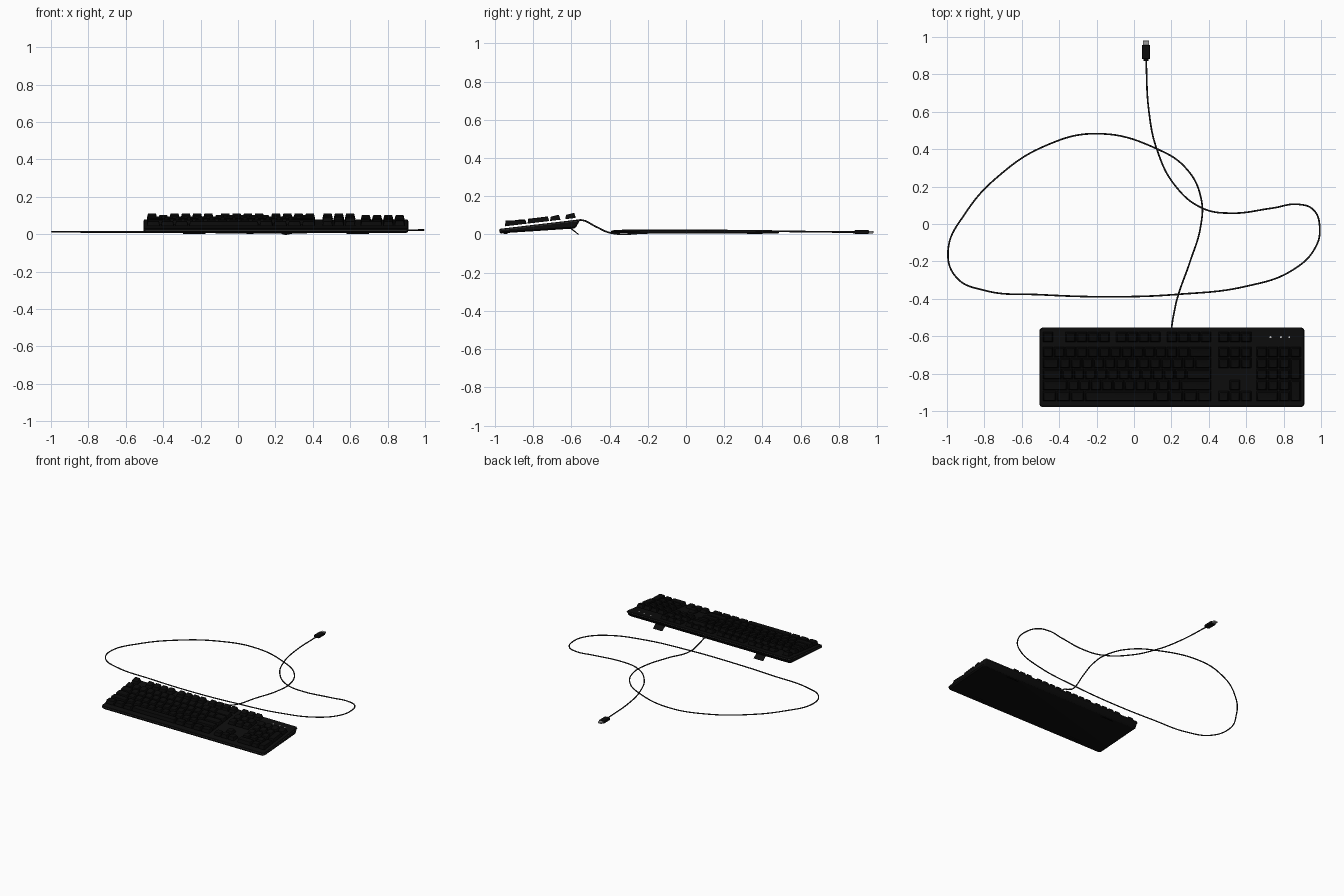
import bpy, bmesh, math

if "Cube" in bpy.data.objects:
    bpy.data.objects.remove(bpy.data.objects["Cube"])


def material(name, r, g, b):
    m = bpy.data.materials.new(name)
    m.diffuse_color = (r, g, b, 1)
    m.use_nodes = True
    m.node_tree.nodes["Principled BSDF"].inputs["Base Color"].default_value = m.diffuse_color
    return m


BLACK = material("case black", 0.004, 0.004, 0.004)
KEY = material("keycap black", 0.003, 0.003, 0.003)
CABLE = material("cable dark grey", 0.014, 0.014, 0.014)
TRIM = material("trim grey", 0.06, 0.06, 0.06)
METAL = material("plug metal", 0.35, 0.35, 0.35)
LIGHT = material("indicator white", 0.6, 0.6, 0.6)


def add_stack(bm, levels, seg=3):
    """Rounded rectangles (x0, x1, y0, y1, radius, height function) skinned bottom to top."""
    rings = []
    for x0, x1, y0, y1, r, zf in levels:
        ring = []
        corners = [(x1 - r, y1 - r), (x0 + r, y1 - r), (x0 + r, y0 + r), (x1 - r, y0 + r)]
        for i, (cx, cy) in enumerate(corners):
            for k in range(seg + 1):
                a = math.pi / 2 * (i + k / seg)
                x, y = cx + r * math.cos(a), cy + r * math.sin(a)
                ring.append(bm.verts.new((x, y, zf(y))))
        rings.append(ring)
    n = len(rings[0])
    for a, b in zip(rings, rings[1:]):
        for i in range(n):
            j = (i + 1) % n
            bm.faces.new((a[i], a[j], b[j], b[i]))
    bm.faces.new(rings[0][::-1])
    bm.faces.new(rings[-1])


def finish(name, bm, mat):
    me = bpy.data.meshes.new(name)
    bm.to_mesh(me)
    bm.free()
    ob = bpy.data.objects.new(name, me)
    bpy.context.collection.objects.link(ob)
    me.materials.append(mat)
    bpy.ops.object.select_all(action='DESELECT')
    bpy.context.view_layer.objects.active = ob
    ob.select_set(True)
    bpy.ops.object.shade_smooth_by_angle(angle=math.radians(30))
    return ob


def stack(name, levels, mat, seg=3):
    bm = bmesh.new()
    add_stack(bm, levels, seg)
    return finish(name, bm, mat)


def flat(z):
    return lambda y: z


SLOPE = 0.118


def deck(y, d=0.0):
    return 0.029 + (y + 0.977) * SLOPE + d


def under(y, d=0.0):
    return 0.005 + (y + 0.977) * 0.066 + d


# Wedge shaped case with rounded corners and an undercut back
stack("case", [
    (-0.495, 0.900, -0.970, -0.585, 0.015, under),
    (-0.505, 0.910, -0.976, -0.574, 0.018, lambda y: under(y, 0.008)),
    (-0.505, 0.910, -0.977, -0.555, 0.018, lambda y: deck(y, -0.005)),
    (-0.502, 0.907, -0.974, -0.557, 0.016, deck)], BLACK, 5)

# Thin lighter line around the upper edge of the case
stack("case_trim", [
    (-0.506, 0.911, -0.978, -0.554, 0.018, lambda y: deck(y, -0.008)),
    (-0.506, 0.911, -0.978, -0.554, 0.018, lambda y: deck(y, -0.006))], TRIM, 5)

# Keys
U = 0.0603
ROW_Y = [-0.920, -0.861, -0.802, -0.743, -0.684, -0.604]
TILT = [-0.10, -0.06, 0.0, 0.06, 0.12, 0.12]
MAIN, NAV, PAD = -0.490, 0.449, 0.653


def add_key(bm, x, row, w=1.0, tall=1):
    x0, x1 = x + 0.0025, x + w * U - 0.0025
    y0 = ROW_Y[row] - 0.0275
    y1 = ROW_Y[row + tall - 1] + 0.0275
    yc = (y0 + y1) / 2

    def top(d):
        return lambda y: deck(yc, d) + (SLOPE + TILT[row]) * (y - yc)

    add_stack(bm, [
        (x0, x1, y0, y1, 0.004, lambda y: deck(y, 0.010)),
        (x0 + 0.006, x1 - 0.006, y0 + 0.004, y1 - 0.008, 0.006, top(0.0335)),
        (x0 + 0.009, x1 - 0.009, y0 + 0.007, y1 - 0.011, 0.005, top(0.035)),
        (x0 + 0.016, x1 - 0.016, y0 + 0.013, y1 - 0.017, 0.004, top(0.0338))])


main_rows = [
    [1.25, 1.25, 1.25, 6.25, 1.25, 1.25, 1.25, 1.25],
    [2.25] + [1] * 10 + [2.75],
    [1.75] + [1] * 11 + [2.25],
    [1.5] + [1] * 12 + [1.5],
    [1] * 13 + [2]]
bm = bmesh.new()
for row, widths in enumerate(main_rows):
    x = MAIN
    for w in widths:
        add_key(bm, x, row, w)
        x += w * U
finish("main_keys", bm, KEY)

bm = bmesh.new()
for start in (0, 2, 3, 4, 5, 6.5, 7.5, 8.5, 9.5, 11, 12, 13, 14):
    add_key(bm, MAIN + start * U, 5)
finish("function_keys", bm, KEY)

bm = bmesh.new()
for row, cols in ((0, (0, 1, 2)), (1, (1,)), (3, (0, 1, 2)), (4, (0, 1, 2)), (5, (0, 1, 2))):
    for c in cols:
        add_key(bm, NAV + c * U, row)
finish("navigation_keys", bm, KEY)

bm = bmesh.new()
for row in (1, 2, 3, 4):
    for c in range(3):
        add_key(bm, PAD + c * U, row)
add_key(bm, PAD, 0, 2)
add_key(bm, PAD + 2 * U, 0)
add_key(bm, PAD + 3 * U, 0, 1, 2)
add_key(bm, PAD + 3 * U, 2, 1, 2)
add_key(bm, PAD + 3 * U, 4)
finish("number_pad_keys", bm, KEY)

# Small indicator lights above the number pad
bm = bmesh.new()
for x in (0.73, 0.785, 0.83):
    add_stack(bm, [(x - 0.005, x + 0.005, -0.610, -0.600, 0.003, deck),
                   (x - 0.005, x + 0.005, -0.610, -0.600, 0.003, lambda y: deck(y, 0.001))])
finish("indicator_lights", bm, LIGHT)

# Fold-out back feet and front pads
for side, x in (("left", -0.235), ("right", 0.64)):
    stack(side + "_back_foot", [
        (x - 0.04, x + 0.04, -0.567, -0.559, 0.002, flat(0.0)),
        (x - 0.04, x + 0.04, -0.610, -0.598, 0.002, flat(0.033))], BLACK)
    stack(side + "_front_pad", [
        (x - 0.06, x + 0.06, -0.955, -0.935, 0.006, flat(0.001)),
        (x - 0.06, x + 0.06, -0.955, -0.935, 0.006, flat(0.010))], BLACK)

# Cable: a long loop that crosses over itself
path = [
    (0.200, -0.575, 0.073), (0.203, -0.540, 0.074), (0.215, -0.470, 0.040), (0.232, -0.395, 0.008),
    (0.300, -0.200, 0.008), (0.355, -0.020, 0.008), (0.360, 0.130, 0.008), (0.285, 0.290, 0.008),
    (0.120, 0.403, 0.008), (-0.200, 0.483, 0.010), (-0.470, 0.420, 0.011), (-0.720, 0.260, 0.012),
    (-0.900, 0.060, 0.013), (-0.994, -0.140, 0.013), (-0.950, -0.285, 0.013), (-0.800, -0.355, 0.012),
    (-0.500, -0.378, 0.012), (-0.100, -0.389, 0.014), (0.235, -0.376, 0.018), (0.600, -0.333, 0.020),
    (0.850, -0.245, 0.021), (0.970, -0.125, 0.022), (0.993, -0.020, 0.022), (0.960, 0.075, 0.021),
    (0.880, 0.105, 0.020), (0.740, 0.085, 0.020), (0.510, 0.058, 0.020), (0.365, 0.085, 0.020),
    (0.220, 0.205, 0.020), (0.122, 0.400, 0.018), (0.080, 0.600, 0.015), (0.064, 0.890, 0.012)]
curve = bpy.data.curves.new("cable", 'CURVE')
curve.dimensions = '3D'
curve.bevel_depth = 0.0045
curve.bevel_resolution = 2
curve.resolution_u = 10
spline = curve.splines.new('BEZIER')
spline.bezier_points.add(len(path) - 1)
for p, co in zip(spline.bezier_points, path):
    p.co = co
    p.handle_left_type = p.handle_right_type = 'AUTO'
curve.materials.append(CABLE)
cable = bpy.data.objects.new("cable", curve)
bpy.context.collection.objects.link(cable)
bpy.ops.object.select_all(action='DESELECT')
bpy.context.view_layer.objects.active = cable
cable.select_set(True)
bpy.ops.object.convert(target='MESH')
bpy.ops.object.shade_smooth_by_angle(angle=math.radians(50))


# Plug: neck, black grip and metal tip
def block(name, hw, y0, y1, z0, z1, mat, r=0.004, c=0.003):
    x = 0.064
    stack(name, [
        (x - hw + c, x + hw - c, y0 + c, y1 - c, r, flat(z0)),
        (x - hw, x + hw, y0, y1, r, flat(z0 + c)),
        (x - hw, x + hw, y0, y1, r, flat(z1 - c)),
        (x - hw + c, x + hw - c, y0 + c, y1 - c, r, flat(z1))], mat)


block("plug_neck", 0.014, 0.872, 0.900, 0.005, 0.019, BLACK)
block("plug_grip", 0.022, 0.882, 0.957, 0.002, 0.022, BLACK)
block("plug_tip", 0.016, 0.950, 0.980, 0.006, 0.018, METAL, 0.002, 0.001)
